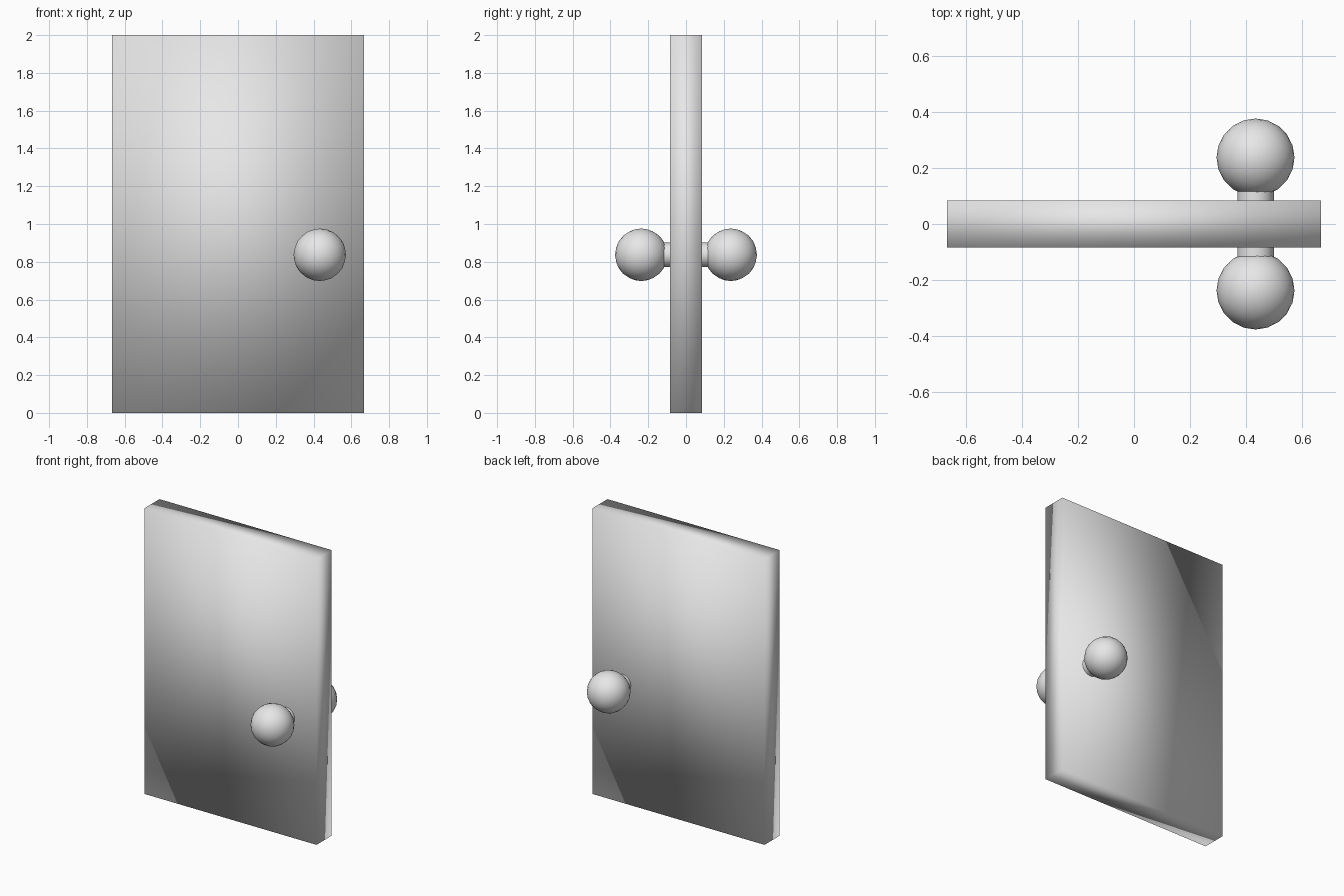
import bpy
import math

if "Cube" in bpy.data.objects:
    bpy.data.objects.remove(bpy.data.objects["Cube"])

grey = bpy.data.materials.new("light grey")
grey.diffuse_color = (0.8, 0.8, 0.8, 1)
grey.use_nodes = True
grey.node_tree.nodes["Principled BSDF"].inputs["Base Color"].default_value = grey.diffuse_color

KNOB_X, KNOB_Z = 0.433, 0.837


def finish(name):
    """Name the active object, colour it and shade it fully smooth."""
    ob = bpy.context.object
    ob.name = name
    ob.data.materials.append(grey)
    for p in ob.data.polygons:
        p.use_smooth = True
    return ob


# Door slab, softly shaded across its edges
bpy.ops.mesh.primitive_cube_add(size=1, location=(0, 0, 1))
slab = finish("door_slab")
slab.scale = (1.333, 0.167, 2)
bpy.ops.object.transform_apply(location=False, rotation=False, scale=True)

# A neck and a round knob on each face
for side, sign in (("front", -1), ("back", 1)):
    bpy.ops.mesh.primitive_cylinder_add(
        vertices=16, radius=0.065, depth=0.14,
        location=(KNOB_X, sign * 0.13, KNOB_Z), rotation=(math.pi / 2, 0, 0))
    finish(side + "_knob_neck")
    bpy.ops.object.shade_smooth_by_angle()

    bpy.ops.mesh.primitive_ico_sphere_add(
        subdivisions=3, radius=0.139,
        location=(KNOB_X, sign * 0.237, KNOB_Z))
    finish(side + "_knob")
